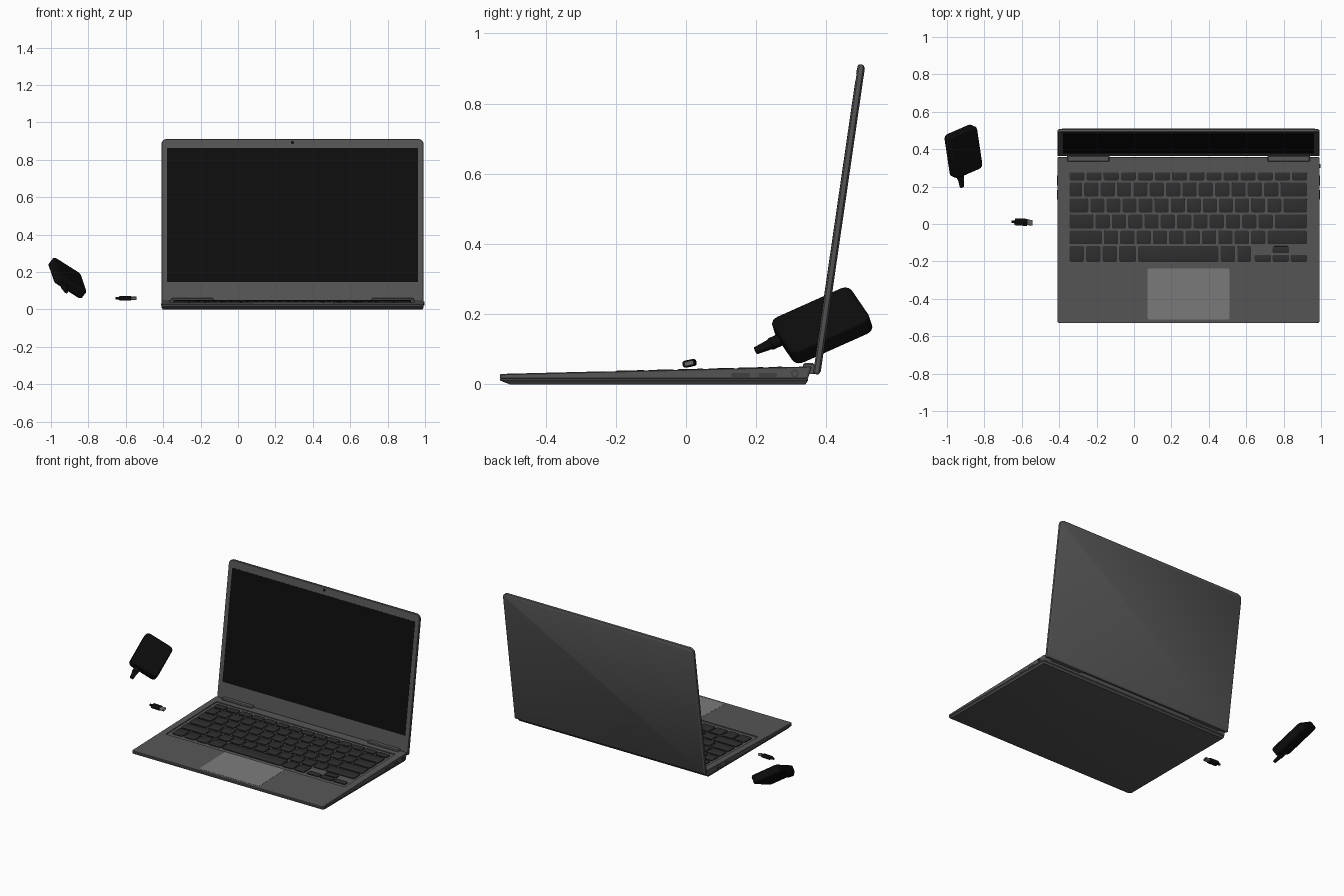
import bpy, bmesh, math
from mathutils import Matrix, Vector

if "Cube" in bpy.data.objects:
    bpy.data.objects.remove(bpy.data.objects["Cube"])


def material(name, rgb):
    m = bpy.data.materials.new(name)
    m.diffuse_color = (*rgb, 1)
    m.use_nodes = True
    m.node_tree.nodes["Principled BSDF"].inputs["Base Color"].default_value = m.diffuse_color
    return m


BODY = material("grey metal", (0.092, 0.092, 0.092))
KEY = material("dark key plastic", (0.028, 0.028, 0.028))
PAD = material("touchpad grey", (0.2, 0.2, 0.2))
BLACK = material("black", (0.004, 0.004, 0.004))
STEEL = material("plug steel", (0.14, 0.14, 0.14))
PORT = material("port grey", (0.05, 0.05, 0.05))


def outline(x0, x1, y0, y1, r_low, r_high, n=4):
    """Rounded rectangle with separate radii for the low-y and high-y corners."""
    pts = []
    for cx, cy, r, a in ((x1, y1, r_high, 0), (x0, y1, r_high, 90),
                         (x0, y0, r_low, 180), (x1, y0, r_low, 270)):
        ox = cx - r if cx == x1 else cx + r
        oy = cy - r if cy == y1 else cy + r
        for i in range(n + 1):
            t = math.radians(a + 90 * i / n)
            pts.append((ox + r * math.cos(t), oy + r * math.sin(t)))
    return pts


def add_slab(bm, rect, rings, r_low, r_high=None, frame=Matrix(), n=4):
    """Loft rounded rectangles through (height, inset) rings and cap the ends."""
    x0, x1, y0, y1 = rect
    r_high = r_low if r_high is None else r_high
    loops = []
    for z, d in rings:
        pts = outline(x0 + d, x1 - d, y0 + d, y1 - d,
                      max(r_low - d, 0.0008), max(r_high - d, 0.0008), n)
        loops.append([bm.verts.new(frame @ Vector((x, y, z))) for x, y in pts])
    for a, b in zip(loops, loops[1:]):
        for i in range(len(a)):
            j = (i + 1) % len(a)
            bm.faces.new((a[i], a[j], b[j], b[i]))
    bm.faces.new(loops[0][::-1])
    bm.faces.new(loops[-1])


def finish(name, bm, mat):
    bmesh.ops.recalc_face_normals(bm, faces=bm.faces)
    me = bpy.data.meshes.new(name)
    bm.to_mesh(me)
    bm.free()
    me.materials.append(mat)
    ob = bpy.data.objects.new(name, me)
    bpy.context.collection.objects.link(ob)
    return ob


def slab(name, mat, rect, rings, r_low, r_high=None, frame=Matrix(), n=4):
    bm = bmesh.new()
    add_slab(bm, rect, rings, r_low, r_high, frame, n)
    return finish(name, bm, mat)


X0, X1, CX = -0.41, 0.993, 0.2915
SLOPE, DECK_Z = 0.0249, 0.0422
deck = Matrix.Translation((0, 0, DECK_Z)) @ Matrix.Rotation(math.atan(SLOPE), 4, 'X')

# Bottom cover, with a longer chamfer along the front
cover = slab("bottom_cover", BODY, (X0, X1, -0.53, 0.348),
             [(0, 0.008), (0.011, 0), (0.016, 0), (0.0172, 0.003)], 0.014, 0.008)
for v in cover.data.vertices:
    if v.co.z < 0.001 and v.co.y < -0.4:
        v.co.y += 0.02

# Wedge-shaped upper deck
upper = slab("upper_deck", BODY, (X0, X1, -0.53, 0.348),
             [(0.017, 0.003), (0.018, 0), (0.9, 0), (1.0, 0.002)], 0.014, 0.008)
for v in upper.data.vertices:
    if v.co.z > 0.5:
        if v.co.y > 0.3:
            v.co.y += 0.01
        v.co.z = DECK_Z + SLOPE * v.co.y - (0.002 if v.co.z < 0.95 else 0)

# Sunken keyboard well
cutter = slab("well_cutter", BODY, (-0.367, 0.945, -0.233, 0.30),
              [(-0.006, 0), (0.03, 0)], 0.008, frame=deck)
cutter.hide_render = True
mod = upper.modifiers.new("well", 'BOOLEAN')
mod.object, mod.operation, mod.solver = cutter, 'DIFFERENCE', 'EXACT'
bpy.context.view_layer.objects.active = upper
bpy.ops.object.modifier_apply(modifier="well")
bpy.data.objects.remove(cutter)

# Keys: each row is (low y, high y, right end, relative widths)
rows = [(0.233, 0.276, 0.925, [1] * 14),
        (0.147, 0.222, 0.925, [0.9] + [1] * 12 + [1.75]),
        (0.062, 0.137, 0.925, [1.3] + [1] * 12 + [1.6]),
        (-0.024, 0.051, 0.925, [1.6] + [1] * 11 + [2.1]),
        (-0.108, -0.035, 0.925, [2.1] + [1] * 10 + [2.55]),
        (-0.202, -0.118, 0.625, [1, 1, 1, 1.15, 5, 1, 0.95])]
key_rects = [(0.645, 0.733, -0.202, -0.165), (0.741, 0.829, -0.202, -0.165),
             (0.837, 0.925, -0.202, -0.165), (0.741, 0.829, -0.156, -0.119)]
GAP = 0.011
for y0, y1, end, widths in rows:
    unit = (end + GAP + 0.345) / sum(widths)
    x = -0.345
    for w in widths:
        key_rects.append((x, x + w * unit - GAP, y0, y1))
        x += w * unit
bm = bmesh.new()
for rect in key_rects:
    add_slab(bm, rect, [(-0.0065, 0), (0, 0), (0.0015, 0.003)], 0.008, frame=deck, n=2)
finish("keys", bm, KEY)

# Touchpad
slab("touchpad", PAD, (0.072, 0.511, -0.51, -0.237), [(-0.002, 0), (0.0008, 0)], 0.008, frame=deck)

# Hinge covers, mirrored about the laptop centre
for side, name in ((-1, "hinge_left"), (1, "hinge_right")):
    c = CX + side * 0.536
    slab(name, BODY, (c - 0.113, c + 0.113, 0.333, 0.366),
         [(0.03, 0), (0.056, 0), (0.061, 0.005)], 0.006)

# Lid: local x across, y up the screen, z toward the viewer
lid = (Matrix.Translation((CX, 0.362, 0.03)) @ Matrix.Rotation(math.radians(-8.26), 4, 'X')
       @ Matrix.Rotation(math.radians(90), 4, 'X'))
slab("lid", BODY, (X0 - CX, X1 - CX, 0, 0.892),
     [(-0.021, 0.010), (-0.016, 0.001), (-0.014, 0), (-0.004, 0), (0, 0.003)],
     0.008, 0.032, lid, 6)
slab("screen", BLACK, (-0.671, 0.671, 0.118, 0.842), [(-0.002, 0), (0.0008, 0)], 0.004, frame=lid)
slab("webcam", BLACK, (-0.009, 0.009, 0.863, 0.881), [(-0.002, 0), (0.001, 0)], 0.009, frame=lid)

# Side ports: local x, y, z become world y, z, x
side = Matrix(((0, 0, 1, 0), (1, 0, 0, 0), (0, 1, 0, 0), (0, 0, 0, 1)))
for edge, out, label in ((X1, 1, "right"), (X0, -1, "left")):
    for i, y in enumerate((0.13, 0.207)):
        slab(f"{label}_port_{i + 1}", PORT, (y, y + 0.052, 0.021, 0.033),
             [(edge - out * 0.002, 0), (edge + out * 0.001, 0)], 0.003, frame=side)
slab("round_jack", PORT, (0.299, 0.321, 0.02, 0.042),
     [(X1 - 0.002, 0), (X1 + 0.004, 0), (X1 + 0.004, 0.004), (X1, 0.004)], 0.011, frame=side)


def frame_from(loc, x, z):
    """Frame with the given z axis and roughly the given x axis."""
    z = Vector(z).normalized()
    y = z.cross(Vector(x)).normalized()
    x = y.cross(z)
    m = Matrix((x, y, z)).transposed().to_4x4()
    m.translation = loc
    return m


# Power adapter, floating at a tilt, with its cable stub
adapter = frame_from((-0.912, 0.388, 0.168), (0.793, 0.344, -0.503), (0.593, -0.252, 0.762))
slab("power_adapter", BLACK, (-0.095, 0.095, -0.125, 0.125),
     [(-0.0275, 0.009), (-0.024, 0.003), (-0.019, 0), (0.019, 0), (0.024, 0.003), (0.0275, 0.009)],
     0.026, frame=adapter)
stub = (adapter @ Matrix.Translation((-0.035, -0.118, -0.012))
        @ Matrix.Rotation(math.radians(90), 4, 'X'))
slab("adapter_cable_stub", BLACK, (-0.019, 0.019, -0.015, 0.015),
     [(0, 0), (0.034, 0), (0.038, 0.003), (0.06, 0.005), (0.082, 0.007)], 0.014, frame=stub)

# Loose cable plug: tail, grip and hollow metal tip
plug = frame_from((-0.6, 0.01, 0.06), (0.05, 0.98, 0.2), (1, -0.05, 0))
slab("plug_grip", BLACK, (-0.019, 0.019, -0.010, 0.010),
     [(-0.038, 0.004), (-0.032, 0), (0.026, 0), (0.03, 0.002)], 0.008, frame=plug)
slab("plug_tail", BLACK, (-0.009, 0.009, -0.008, 0.008),
     [(-0.055, 0.002), (-0.03, 0)], 0.008, frame=plug)
slab("plug_tip", STEEL, (-0.015, 0.015, -0.007, 0.007),
     [(0.025, 0), (0.057, 0), (0.057, 0.002), (0.035, 0.002)], 0.006, frame=plug)

# Smooth the rounded corners, keep edges crisp
for ob in bpy.context.scene.objects:
    ob.select_set(True)
bpy.context.view_layer.objects.active = upper
bpy.ops.object.shade_smooth_by_angle()
